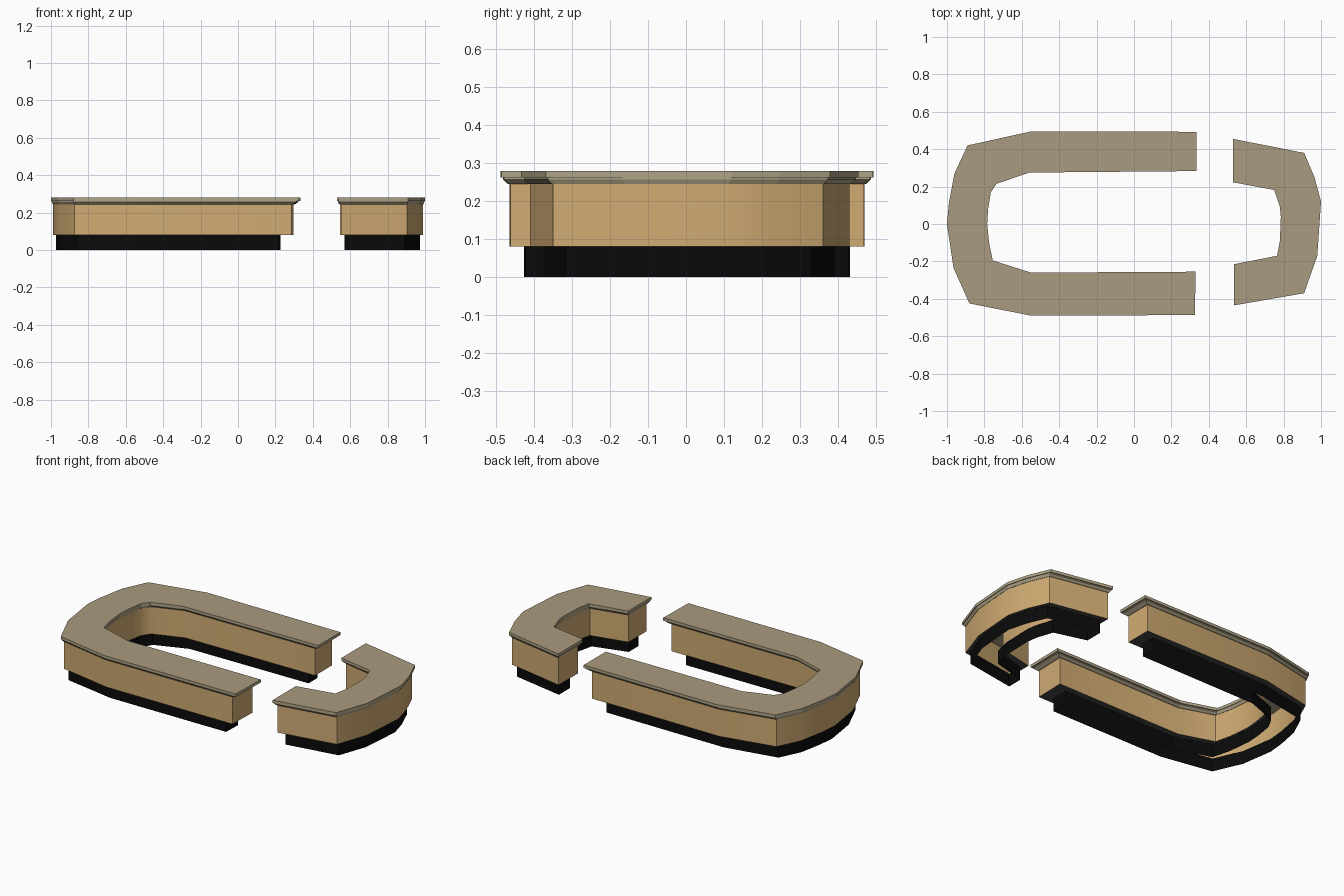
import bpy, bmesh, math

if "Cube" in bpy.data.objects:
    bpy.data.objects.remove(bpy.data.objects["Cube"])


def mat(name, rgb):
    m = bpy.data.materials.new(name)
    m.diffuse_color = (*rgb, 1)
    m.use_nodes = True
    m.node_tree.nodes["Principled BSDF"].inputs["Base Color"].default_value = m.diffuse_color
    return m


TOP = mat("counter_taupe", (0.40, 0.325, 0.215))
TRIM = mat("trim_beige", (0.43, 0.37, 0.24))
WOOD = mat("light_wood", (0.63, 0.41, 0.17))
LEDGE = mat("dark_grey", (0.06, 0.06, 0.06))
BLACK = mat("kick_black", (0.003, 0.003, 0.003))

# Plan outlines: matching outer and inner points along each counter
LONG_OUT = [(.335, .493), (-.55, .495), (-.89, .42), (-.96, .27), (-.99, .11),
            (-1, 0), (-.965, -.235), (-.88, -.425), (-.55, -.49), (.325, -.487)]
LONG_IN = [(.335, .283), (-.56, .275), (-.735, .215), (-.765, .17), (-.78, .08),
           (-.785, 0), (-.775, -.10), (-.755, -.195), (-.55, -.26), (.33, -.255)]
SHORT_OUT = [(.53, .455), (.91, .38), (.965, .25), (1, .12), (.98, -.17),
             (.91, -.37), (.535, -.435)]
SHORT_IN = [(.53, .223), (.75, .182), (.78, .09), (.785, .04), (.78, -.09),
            (.765, -.17), (.535, -.215)]


def outline(outer, inner, ax, ay, end):
    """Outline pulled in across the counter (ax, ay) and at both ends."""
    a, b = [], []
    last = len(outer) - 1
    for i, (o, n) in enumerate(zip(outer, inner)):
        d = (n[0] - o[0], n[1] - o[1])
        length = math.hypot(*d)
        sx, sy = d[0] / length * ax, d[1] / length * ay
        ex = end if i in (0, last) else 0
        a.append((o[0] + sx + ex, o[1] + sy))
        b.append((n[0] - sx + ex, n[1] - sy))
    return a, b


def loft(name, outer, inner, levels, mats, cap_top=None, cap_bottom=None):
    """Stack outlines; levels = (z, ax, ay, end), mats = index per band."""
    bm = bmesh.new()
    rings = []
    n = len(outer)
    for z, ax, ay, end in levels:
        a, b = outline(outer, inner, ax, ay, end)
        rings.append([bm.verts.new((x, y, z)) for x, y in a + b[::-1]])
    for k in range(len(rings) - 1):
        lo, hi = rings[k], rings[k + 1]
        for i in range(2 * n):
            j = (i + 1) % (2 * n)
            f = bm.faces.new((lo[i], lo[j], hi[j], hi[i]))
            f.material_index = mats[k][1]
    for ring, idx in ((rings[-1], cap_top), (rings[0], cap_bottom)):
        if idx is not None:
            for i in range(n - 1):
                f = bm.faces.new((ring[i], ring[i + 1], ring[-2 - i], ring[-1 - i]))
                f.material_index = idx
    bmesh.ops.recalc_face_normals(bm, faces=bm.faces)
    # open shells: outer wall of the first straight run must face outward (+y)
    bm.faces.ensure_lookup_table()
    bm.normal_update()
    wall = bm.faces[0]
    if wall.normal.y < 0:
        bmesh.ops.reverse_faces(bm, faces=bm.faces)
    me = bpy.data.meshes.new(name)
    bm.to_mesh(me)
    bm.free()
    return_obj = bpy.data.objects.new(name, me)
    bpy.context.collection.objects.link(return_obj)
    return return_obj


def counter(prefix, outer, inner, body_end, base_end):
    # hollow kick base, ledge and body walls, open underneath
    base = (.028, .063, base_end)
    body = (.012, .024, body_end)
    b = loft(prefix + "_kick_base", outer, inner,
             [(0, *base), (.08, *base)], [("wall", 0)])
    b.data.materials.append(BLACK)
    s = loft(prefix + "_body", outer, inner,
             [(.08, *body), (.25, *body)], [("wall", 0)])
    s.data.materials.append(WOOD)
    led = loft(prefix + "_ledge", outer, inner,
               [(.0801, *base), (.08, *body)], [("ledge", 0)])
    # ledge faces down
    led.data.materials.append(LEDGE)
    if led.data.polygons[0].normal.z > 0:
        led.data.flip_normals()
    # worktop with a stepped, chamfered edge
    e = body_end
    t = loft(prefix + "_worktop", outer, inner,
             [(.245, .010, .020, e * .8), (.257, .004, .007, e * .3),
              (.262, .004, .007, e * .3), (.2625, 0, 0, 0), (.28, 0, 0, 0)],
             [("edge", 1)] * 4, cap_top=0, cap_bottom=1)
    t.data.materials.append(TOP)
    t.data.materials.append(TRIM)
    # smooth the curved walls only
    bpy.ops.object.select_all(action='DESELECT')
    s.select_set(True)
    bpy.context.view_layer.objects.active = s
    bpy.ops.object.shade_smooth_by_angle(angle=math.radians(50))


counter("long_counter", LONG_OUT, LONG_IN, -.038, -.108)
counter("short_counter", SHORT_OUT, SHORT_IN, .015, .04)
